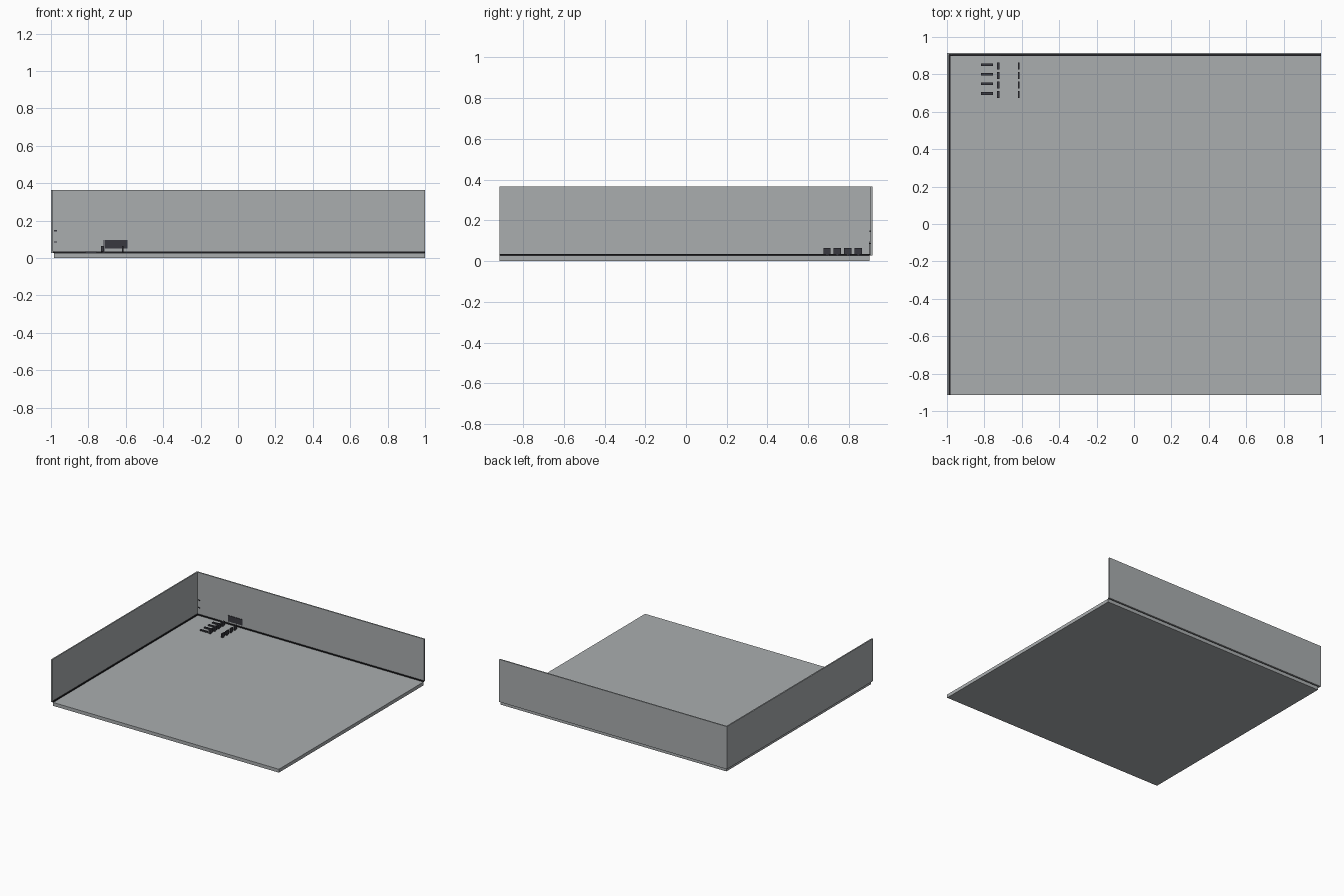
import bpy

old = bpy.data.objects.get("Cube")
if old:
    bpy.data.objects.remove(old, do_unlink=True)


def material(name, r, g, b):
    m = bpy.data.materials.new(name)
    m.use_nodes = True
    m.diffuse_color = (r, g, b, 1)
    m.node_tree.nodes["Principled BSDF"].inputs["Base Color"].default_value = (r, g, b, 1)
    return m


grey = material("pale_grey", 0.40, 0.42, 0.43)
black = material("black_trim", 0.012, 0.012, 0.014)
charcoal = material("charcoal", 0.04, 0.04, 0.05)


def box(name, xs, ys, zs, mat):
    """Box spanning the given x, y and z ranges."""
    bpy.ops.mesh.primitive_cube_add(size=1, location=[sum(r) / 2 for r in (xs, ys, zs)])
    ob = bpy.context.object
    ob.name = name
    ob.scale = [r[1] - r[0] for r in (xs, ys, zs)]
    bpy.ops.object.transform_apply(location=False, rotation=False, scale=True)
    ob.data.materials.append(mat)
    return ob


FLOOR = 0.027
TOP = 0.365
FRONT, BACK = -0.915, 0.915

# Room shell: floor slab and two walls that meet in the back right corner
box("floor", (-0.985, 1), (FRONT, 0.9), (0, FLOOR), grey)
box("right_wall", (-1, -0.99), (FRONT, BACK), (FLOOR, TOP), grey)
box("back_wall", (-0.99, 1), (0.905, BACK), (FLOOR, TOP), grey)

# Skirting along the foot of both walls
box("right_skirting", (-0.99, -0.982), (FRONT, 0.905), (FLOOR, 0.035), black)
box("back_skirting", (-0.982, 1), (0.898, 0.905), (FLOOR, 0.035), black)

# Wall board with a slim post at its side
box("wall_board", (-0.71, -0.59), (0.897, 0.901), (0.05, 0.097), charcoal)
box("board_post", (-0.718, -0.713), (0.897, 0.901), (FLOOR, 0.097), charcoal)

# Small plates on the back wall near the corner
for z in (0.086, 0.146):
    box("wall_plate", (-0.984, -0.968), (0.901, 0.905), (z - 0.003, z + 0.003), charcoal)

# Four rows of furniture: low strip, thick panel and thin panel
for i in range(4):
    y = 0.692 + i * 0.051
    span = (y - 0.018, y + 0.018)
    box("floor_strip", (-0.818, -0.755), (y - 0.001, y + 0.013), (FLOOR, 0.036), charcoal)
    box("thick_panel", (-0.733, -0.718), span, (0.035, 0.065), charcoal)
    box("thin_panel", (-0.62, -0.611), span, (0.033, 0.064), charcoal)
    for x in (-0.7255, -0.6155):
        box("panel_foot", (x - 0.003, x + 0.003), (y - 0.006, y + 0.006), (FLOOR, 0.036), charcoal)
